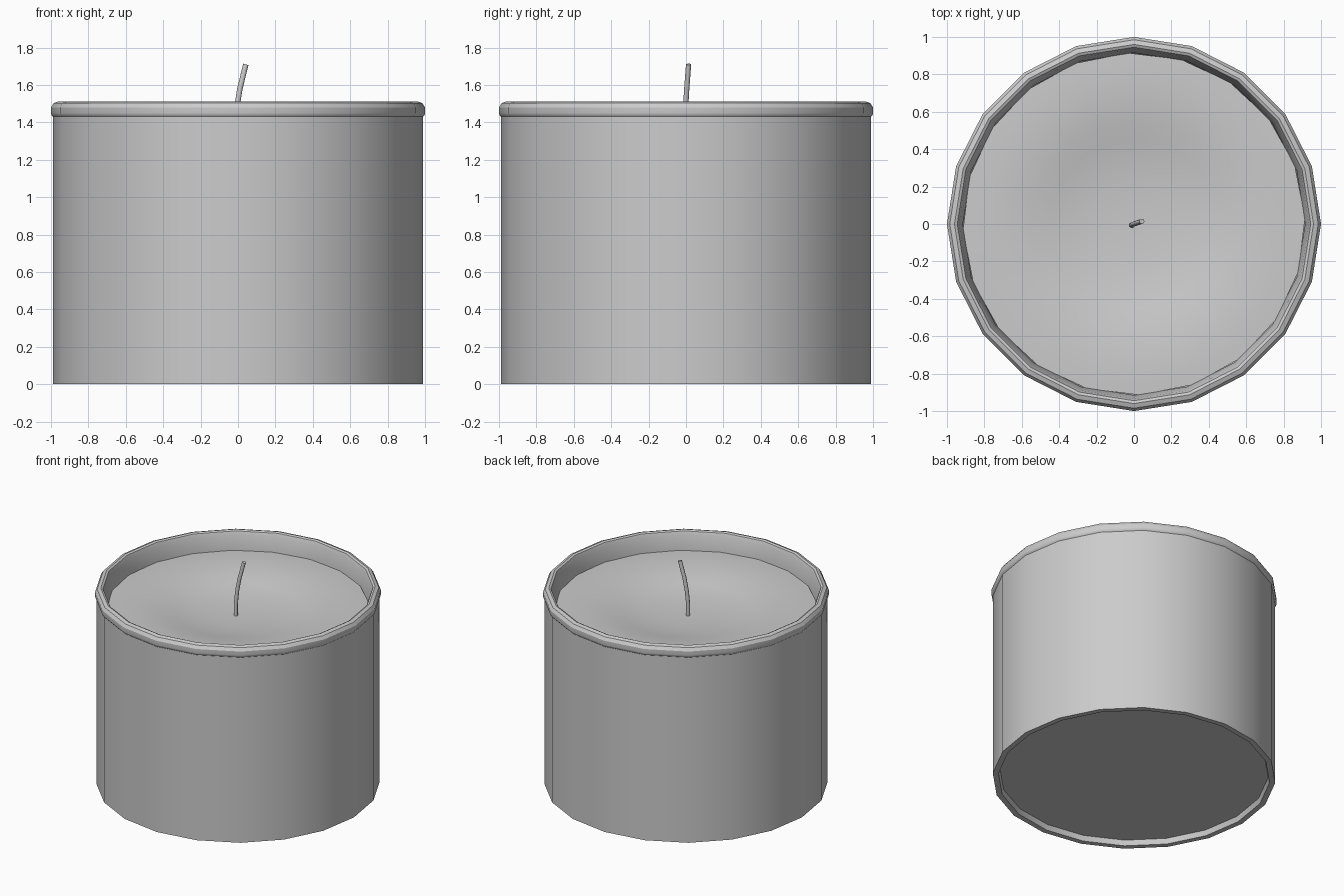
import bpy, bmesh, math

if "Cube" in bpy.data.objects:
    bpy.data.objects.remove(bpy.data.objects["Cube"])

SIDES = 20


def lathe(name, profile, turn=0.0, smooth=30):
    """Revolve (radius, z) points around z; radius 0 makes a pole."""
    bm = bmesh.new()
    rings = []
    for r, z in profile:
        if r == 0:
            rings.append([bm.verts.new((0, 0, z))])
        else:
            rings.append([bm.verts.new((r * math.cos(turn + 2 * math.pi * i / SIDES),
                                        r * math.sin(turn + 2 * math.pi * i / SIDES), z))
                          for i in range(SIDES)])
    for a, b in zip(rings, rings[1:]):
        for i in range(SIDES):
            j = (i + 1) % SIDES
            if len(a) == 1:
                bm.faces.new((a[0], b[j], b[i]))
            elif len(b) == 1:
                bm.faces.new((a[i], a[j], b[0]))
            else:
                bm.faces.new((a[i], a[j], b[j], b[i]))
    return finish(name, bm, smooth)


def finish(name, bm, smooth):
    bmesh.ops.recalc_face_normals(bm, faces=bm.faces)
    mesh = bpy.data.meshes.new(name)
    bm.to_mesh(mesh)
    bm.free()
    ob = bpy.data.objects.new(name, mesh)
    bpy.context.collection.objects.link(ob)
    bpy.ops.object.select_all(action='DESELECT')
    ob.select_set(True)
    bpy.context.view_layer.objects.active = ob
    bpy.ops.object.shade_smooth_by_angle(angle=math.radians(smooth))
    return ob


# Jar: recessed base, straight wall, rolled lip, tapered inside
lathe("jar", [
    (0, 0.04), (0.94, 0.04), (0.95, 0.0), (0.99, 0.0), (0.99, 1.43),
    (0.998, 1.44), (1.0, 1.45), (1.0, 1.48), (0.985, 1.503), (0.96, 1.512),
    (0.945, 1.505), (0.935, 1.48), (0.915, 1.36), (0.91, 0.09), (0, 0.09)])

# Wax: block with a melted hollow around the wick
hollow = [(0.915, 1.37), (0.85, 1.372), (0.75, 1.371), (0.65, 1.364),
          (0.55, 1.35), (0.45, 1.33), (0.35, 1.312), (0.22, 1.30),
          (0.1, 1.295), (0, 1.294)]
lathe("wax", [(0, 0.1), (0.905, 0.1)] + hollow, turn=math.radians(2), smooth=40)

# Wick: thin bent cylinder
path = [(-0.012, -0.008, 1.27), (-0.014, -0.006, 1.38), (-0.006, -0.002, 1.48),
        (0.01, 0.004, 1.58), (0.042, 0.014, 1.71)]
bm = bmesh.new()
rings = []
for x, y, z in path:
    rings.append([bm.verts.new((x + 0.014 * math.cos(math.pi * k / 4),
                                y + 0.014 * math.sin(math.pi * k / 4),
                                z - 0.004 * math.cos(math.pi * k / 4)))
                  for k in range(8)])
for a, b in zip(rings, rings[1:]):
    for k in range(8):
        bm.faces.new((a[k], a[(k + 1) % 8], b[(k + 1) % 8], b[k]))
bm.faces.new(rings[0][::-1])
bm.faces.new(rings[-1])
finish("wick", bm, 50)
